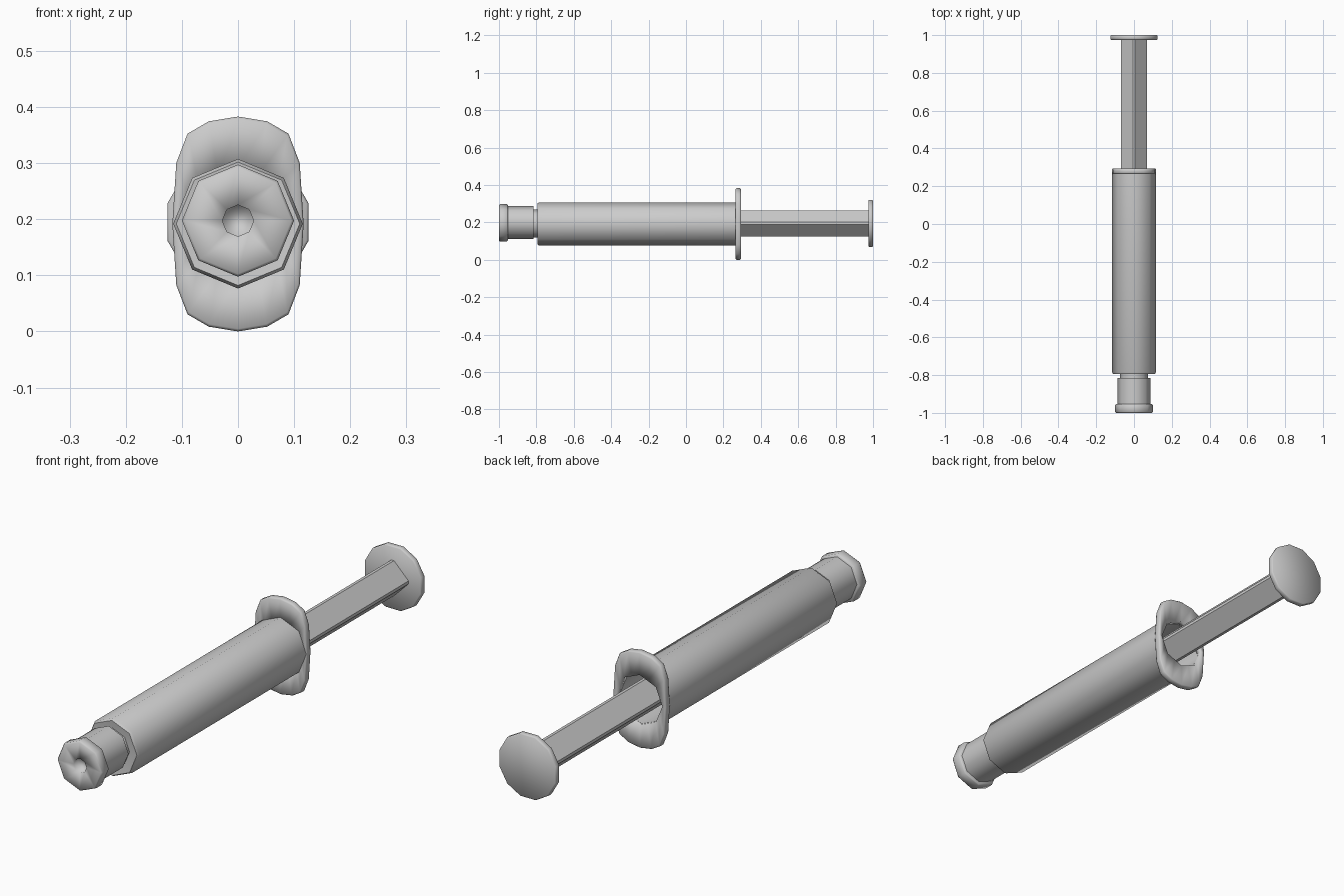
import bpy, bmesh, math

cube = bpy.data.objects.get("Cube")
if cube:
    bpy.data.objects.remove(cube, do_unlink=True)

# One plain grey material
grey = bpy.data.materials.new("light_grey")
grey.use_nodes = True
COL = (0.6, 0.6, 0.6, 1)
grey.diffuse_color = COL
grey.node_tree.nodes["Principled BSDF"].inputs["Base Color"].default_value = COL


def ngon(r, n=8, turn=0.0):
    """Outline points (x, z) of a regular polygon with a corner on top."""
    return [(r * math.sin(turn + math.tau * i / n), r * math.cos(turn + math.tau * i / n))
            for i in range(n)]


def loft(name, rings, zc, angle=None, caps=True):
    """Skin a list of (y, outline) rings; without caps the last joins the first."""
    bm = bmesh.new()
    loops = [[bm.verts.new((x, y, z + zc)) for x, z in pts] for y, pts in rings]
    n = len(loops[0])
    pairs = list(zip(loops, loops[1:]))
    if not caps:
        pairs.append((loops[-1], loops[0]))
    for a, b in pairs:
        for i in range(n):
            j = (i + 1) % n
            bm.faces.new((a[i], a[j], b[j], b[i]))
    if caps:
        bm.faces.new(loops[0])
        bm.faces.new(loops[-1])
    bmesh.ops.recalc_face_normals(bm, faces=bm.faces)
    mesh = bpy.data.meshes.new(name)
    bm.to_mesh(mesh)
    bm.free()
    mesh.materials.append(grey)
    ob = bpy.data.objects.new(name, mesh)
    bpy.context.collection.objects.link(ob)
    bpy.ops.object.select_all(action='DESELECT')
    ob.select_set(True)
    bpy.context.view_layer.objects.active = ob
    if angle is None:
        bpy.ops.object.shade_smooth()
    else:
        bpy.ops.object.shade_smooth_by_angle(angle=math.radians(angle))
    return ob


def lathe(name, profile, zc, n=8, turn=0.0, angle=None):
    return loft(name, [(y, ngon(r, n, turn)) for y, r in profile], zc, angle)


# Hollow eight-sided barrel, open at the back
lathe("barrel", [(-0.79, 0.07), (-0.795, 0.11), (-0.785, 0.1155), (0.28, 0.1155),
                 (0.28, 0.1), (-0.76, 0.1)], 0.192, angle=60)

# Neck, hub and flared nozzle collar with a small blind hole
lathe("neck", [(-0.83, 0.075), (-0.78, 0.075)], 0.195, angle=60)
lathe("hub", [(-0.96, 0.0875), (-0.815, 0.0875)], 0.2, angle=60)
lathe("nozzle_collar", [(-0.97, 0.028), (-0.995, 0.028), (-1.0, 0.095), (-0.994, 0.1),
                        (-0.958, 0.1), (-0.953, 0.095)], 0.1975)

# Oval finger flange with an eight-sided hole
quarter = [(0, 0.1915), (0.052, 0.183), (0.09, 0.161), (0.11, 0.109), (0.117, 0)]
right = quarter + [(x, -z) for x, z in quarter[-2::-1]]
oval = right + [(-x, z) for x, z in right[-2:0:-1]]
corners = ngon(0.1)
hole = []
for i, (x, z) in enumerate(corners):
    x2, z2 = corners[(i + 1) % 8]
    hole += [(x, z), ((x + x2) / 2, (z + z2) / 2)]
inset = [(x * 0.975, z * 0.975) for x, z in oval]
loft("finger_flange", [(0.268, hole), (0.265, inset), (0.27, oval), (0.289, oval),
                       (0.294, inset), (0.292, hole)], 0.1915, caps=False)

# Plunger bar: square set on its corner, with clipped corners
c, e = 0.07, 0.006
bar = [(-e, c), (e, c), (c, e), (c, -e), (e, -c), (-e, -c), (-c, -e), (-c, e)]
loft("plunger_bar", [(-0.7, bar), (0.98, bar)], 0.195, angle=30)

# Twelve-sided thumb plate
lathe("thumb_plate", [(0.975, 0.126), (0.979, 0.13), (0.996, 0.13), (1.0, 0.126)],
      0.195, n=12, turn=math.radians(15))
